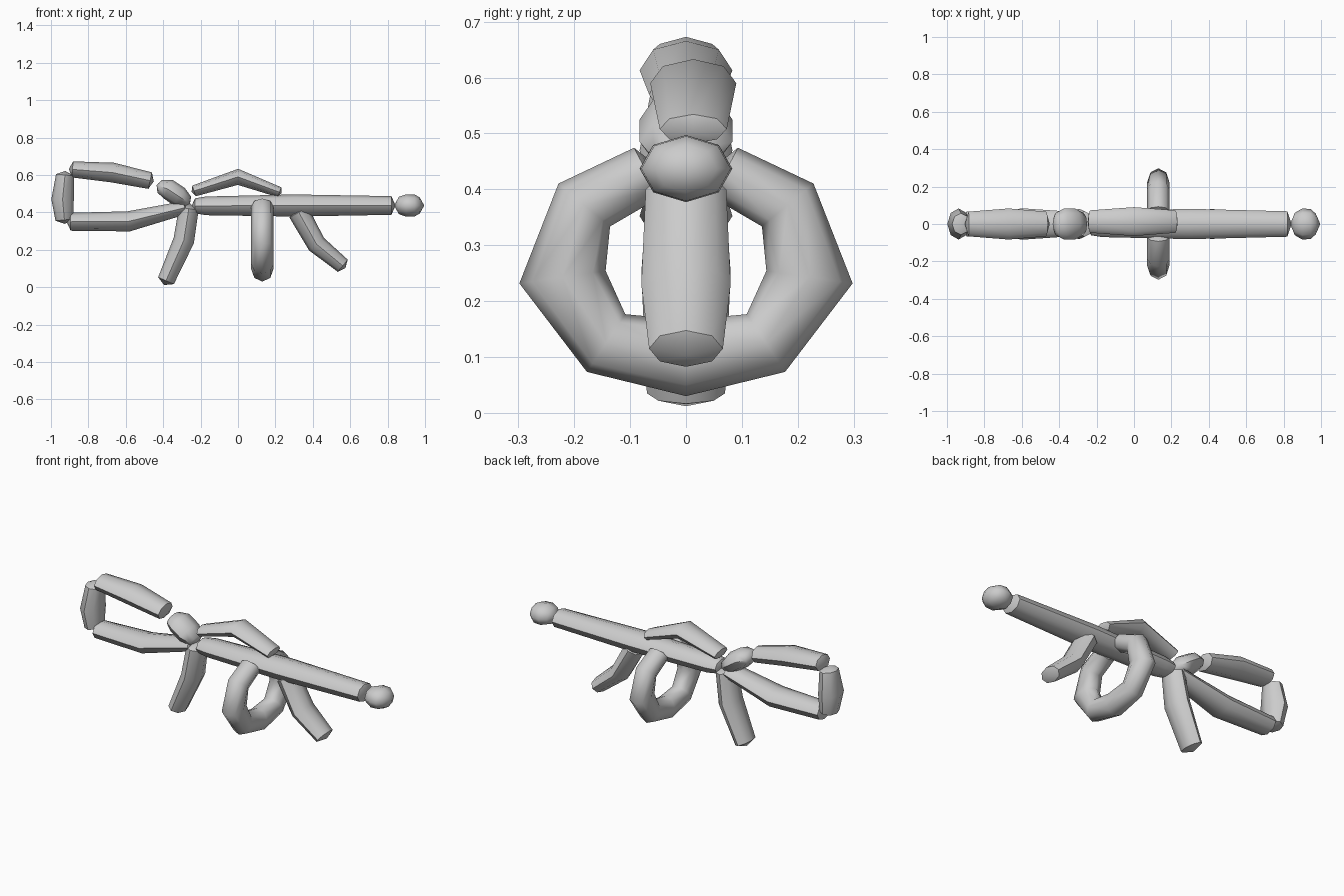
import bpy, bmesh, math
from mathutils import Vector

if "Cube" in bpy.data.objects:
    bpy.data.objects.remove(bpy.data.objects["Cube"])

grey = bpy.data.materials.new("balloon_grey")
grey.diffuse_color = (0.6, 0.6, 0.6, 1)
grey.use_nodes = True
grey.node_tree.nodes["Principled BSDF"].inputs["Base Color"].default_value = grey.diffuse_color


def balloon(name, stations, side, sides=8, tip=0.45):
    """Tube through stations (centre, in-plane radius, side radius) with pointed ends."""
    side = Vector(side)
    pts = [Vector(s[0]) for s in stations]
    n = len(pts)
    bm = bmesh.new()
    rings, tangents = [], []
    for i, (c, r, w) in enumerate(stations):
        before = (pts[i] - pts[i - 1]).normalized() if i else Vector()
        after = (pts[i + 1] - pts[i]).normalized() if i < n - 1 else Vector()
        t = (before + after).normalized()
        up = side.cross(t).normalized()
        tangents.append(t)
        rings.append([bm.verts.new(pts[i] + up * r * math.cos(a) + side * w * math.sin(a))
                      for a in (2 * math.pi * k / sides for k in range(sides))])
    for a, b in zip(rings, rings[1:]):
        for k in range(sides):
            j = (k + 1) % sides
            bm.faces.new((a[k], a[j], b[j], b[k]))
    # pointed caps
    for ring, p, d in ((rings[0], pts[0], -tangents[0] * stations[0][1] * tip),
                       (rings[-1], pts[-1], tangents[-1] * stations[-1][1] * tip)):
        pole = bm.verts.new(p + d)
        for k in range(sides):
            bm.faces.new((ring[k], ring[(k + 1) % sides], pole))
    bmesh.ops.recalc_face_normals(bm, faces=bm.faces)
    me = bpy.data.meshes.new(name)
    bm.to_mesh(me)
    bm.free()
    me.materials.append(grey)
    ob = bpy.data.objects.new(name, me)
    bpy.context.collection.objects.link(ob)
    bpy.ops.object.select_all(action='DESELECT')
    bpy.context.view_layer.objects.active = ob
    ob.select_set(True)
    bpy.ops.object.shade_smooth_by_angle(angle=math.radians(55))


def flat(name, rows, y=0.0, tip=0.45):
    """Balloon bent in the xz plane; rows are x, z, radius, width."""
    balloon(name, [((x, y, z), r, w) for x, z, r, w in rows], (0, 1, 0), tip=tip)


# barrel and muzzle
flat("barrel", [(-0.23, 0.435, 0.04, 0.06), (-0.17, 0.435, 0.05, 0.07),
                (0.3, 0.437, 0.059, 0.081), (0.82, 0.437, 0.05, 0.068)])
flat("muzzle_bubble", [(0.86, 0.437, 0.046, 0.06), (0.9, 0.437, 0.06, 0.083),
                       (0.945, 0.437, 0.058, 0.08), (0.972, 0.437, 0.043, 0.055)], tip=0.55)

# bent sight on top
flat("sight", [(-0.235, 0.515, 0.03, 0.06), (0, 0.59, 0.043, 0.077),
               (0.222, 0.508, 0.028, 0.06)], y=0.013)

# grips
flat("rear_grip", [(-0.263, 0.42, 0.053, 0.068), (-0.29, 0.25, 0.056, 0.08),
                   (-0.385, 0.035, 0.046, 0.07)], tip=0.55)
flat("front_grip", [(0.325, 0.4, 0.057, 0.072), (0.42, 0.23, 0.052, 0.08),
                    (0.56, 0.115, 0.042, 0.066)])

# stock
flat("neck_bubble", [(-0.42, 0.54, 0.035, 0.058), (-0.375, 0.525, 0.055, 0.083),
                     (-0.315, 0.485, 0.055, 0.083), (-0.27, 0.455, 0.035, 0.058)])
flat("stock_top", [(-0.885, 0.63, 0.043, 0.066), (-0.67, 0.613, 0.053, 0.083),
                   (-0.47, 0.57, 0.045, 0.066)])
flat("stock_back", [(-0.925, 0.6, 0.048, 0.058), (-0.938, 0.47, 0.06, 0.083),
                    (-0.928, 0.36, 0.048, 0.062)])
flat("stock_bottom", [(-0.895, 0.35, 0.048, 0.066), (-0.585, 0.352, 0.054, 0.083),
                      (-0.285, 0.425, 0.036, 0.062)])

# looped magazine, mirrored around the middle
half = [(0.07, 0.43, 0.05), (0.182, 0.372, 0.06), (0.221, 0.243, 0.078), (0.143, 0.125, 0.062)]
loop = [(-y, z, r) for y, z, r in half] + [(0, 0.098, 0.068)] + half[::-1]
balloon("magazine_loop", [((0.13, y, z), r, 0.06) for y, z, r in loop], (1, 0, 0))
